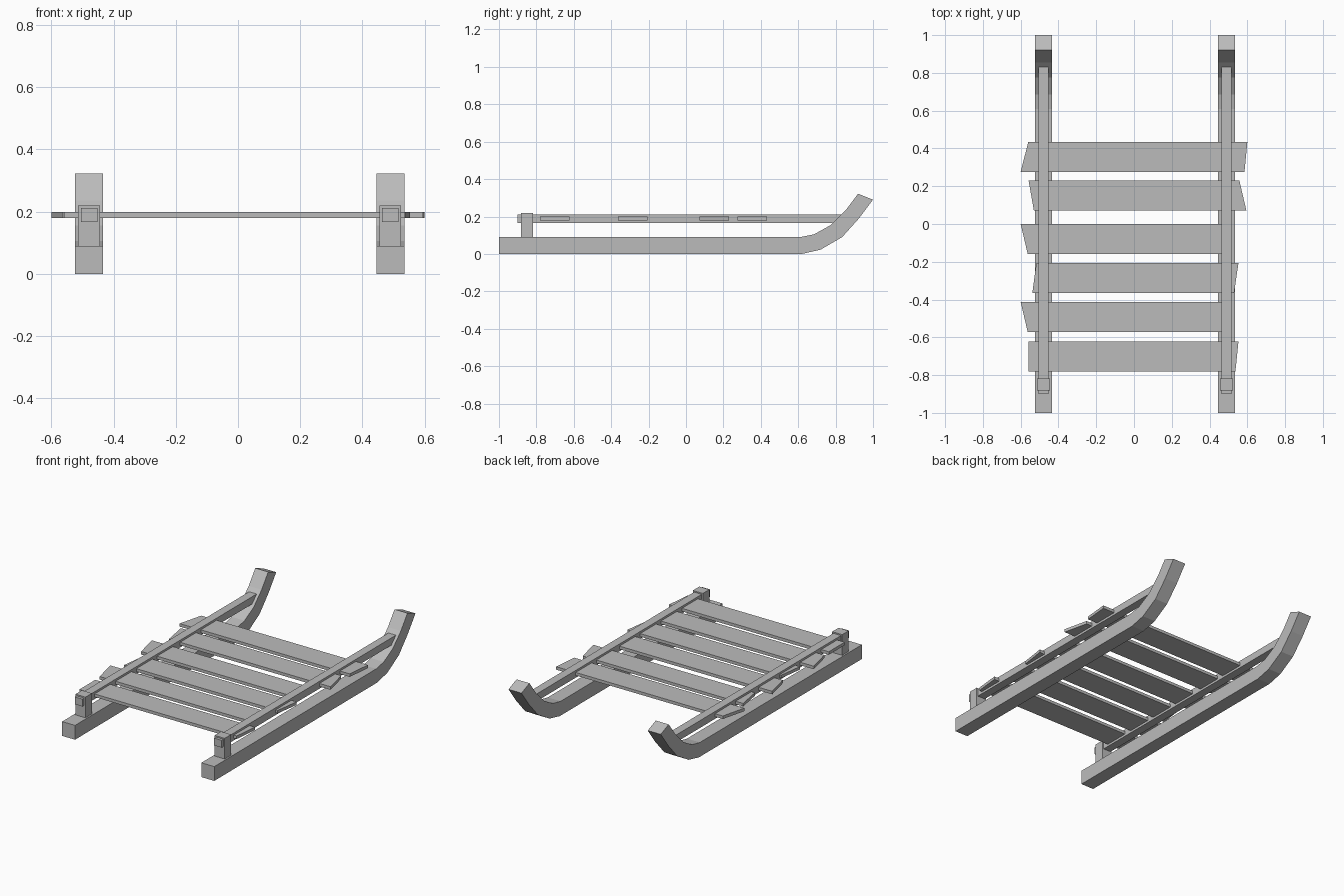
import bpy
import bmesh
from mathutils import Vector

cube = bpy.data.objects.get("Cube")
if cube:
    bpy.data.objects.remove(cube, do_unlink=True)

# One plain grey for the whole sled
grey = bpy.data.materials.new("plain_grey")
grey.use_nodes = True
colour = (0.5, 0.5, 0.5, 1)
grey.diffuse_color = colour
grey.node_tree.nodes["Principled BSDF"].inputs["Base Color"].default_value = colour


def extrude(name, outline, offset):
    """Make a solid by sweeping a flat outline along an offset."""
    bm = bmesh.new()
    face = bm.faces.new([bm.verts.new(p) for p in outline])
    result = bmesh.ops.extrude_face_region(bm, geom=[face], use_keep_orig=True)
    moved = [v for v in result["geom"] if isinstance(v, bmesh.types.BMVert)]
    bmesh.ops.translate(bm, verts=moved, vec=Vector(offset))
    bmesh.ops.recalc_face_normals(bm, faces=bm.faces)
    mesh = bpy.data.meshes.new(name)
    bm.to_mesh(mesh)
    bm.free()
    mesh.materials.append(grey)
    obj = bpy.data.objects.new(name, mesh)
    bpy.context.collection.objects.link(obj)
    return obj


def side_profile(name, x, width, points):
    """Sweep a (y, z) profile across a width centred on x."""
    return extrude(name, [(x - width / 2, y, z) for y, z in points], (width, 0, 0))


def bar(name, x, width, y0, y1, z0, z1):
    return side_profile(name, x, width, [(y0, z0), (y1, z0), (y1, z1), (y0, z1)])


# Runner side profile: straight, then curling up at the back
under = [(-1, 0), (0.62, 0), (0.72, 0.023), (0.835, 0.09), (0.925, 0.19), (1, 0.29)]
upper = [(0.92, 0.322), (0.855, 0.235), (0.775, 0.155), (0.685, 0.105), (0.61, 0.09), (-1, 0.09)]

for side, x in (("left", 0.49), ("right", -0.479)):
    side_profile(side + "_runner", x, 0.09, under + upper)
    bar(side + "_post", x, 0.07, -0.882, -0.818, 0.085, 0.22)
    bar(side + "_rail", x, 0.053, -0.9, 0.837, 0.166, 0.212)

# Slats: back y, then x of the back-right, front-right, front-left, back-left corners
slats = [
    (0.434, -0.56, -0.60, 0.585, 0.60),
    (0.229, -0.558, -0.53, 0.595, 0.558),
    (0.0, -0.60, -0.563, 0.49, 0.49),
    (-0.206, -0.517, -0.538, 0.53, 0.553),
    (-0.413, -0.60, -0.563, 0.49, 0.49),
    (-0.622, -0.558, -0.558, 0.537, 0.553),
]
for i, (y, br, fr, fl, bl) in enumerate(slats, 1):
    front = y - 0.158
    corners = [(br, y), (fr, front), (fl, front), (bl, y)]
    extrude(f"slat_{i}", [(x, v, 0.18) for x, v in corners], (0, 0, 0.019))
